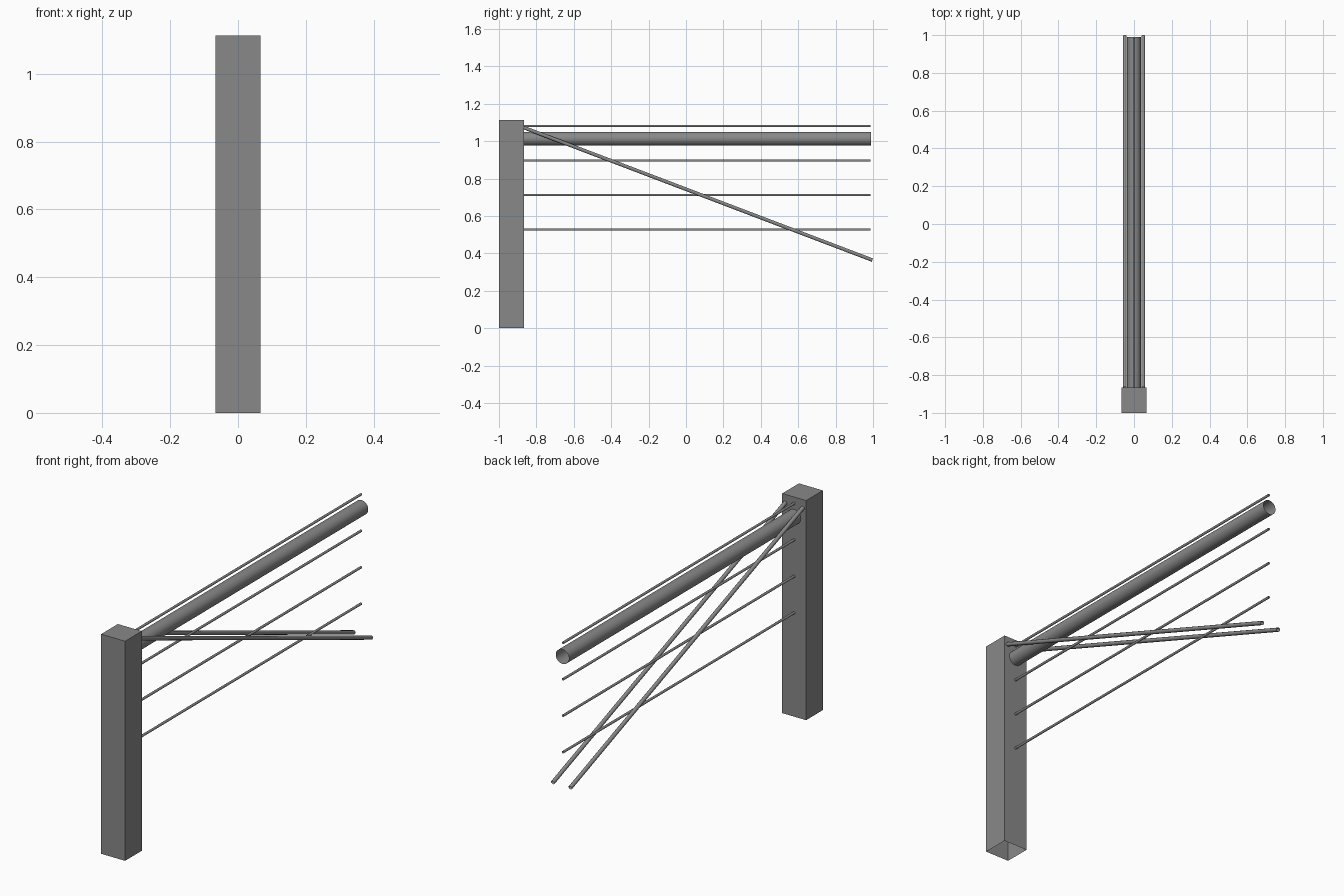
import bpy, bmesh
from mathutils import Vector

if "Cube" in bpy.data.objects:
    bpy.data.objects.remove(bpy.data.objects["Cube"])

grey = bpy.data.materials.new("steel grey")
grey.diffuse_color = (0.25, 0.25, 0.25, 1)
grey.use_nodes = True
grey.node_tree.nodes["Principled BSDF"].inputs["Base Color"].default_value = grey.diffuse_color


def finish(bm, name, smooth=False):
    bmesh.ops.recalc_face_normals(bm, faces=bm.faces)
    mesh = bpy.data.meshes.new(name)
    for f in bm.faces:
        f.smooth = smooth
    bm.to_mesh(mesh)
    bm.free()
    mesh.materials.append(grey)
    obj = bpy.data.objects.new(name, mesh)
    bpy.context.collection.objects.link(obj)
    return obj


def tube(name, start, end, radius, sides):
    """Open-ended tube between two points."""
    start, end = Vector(start), Vector(end)
    axis = end - start
    bm = bmesh.new()
    bmesh.ops.create_cone(bm, cap_ends=False, segments=sides, radius1=radius,
                          radius2=radius, depth=axis.length)
    turn = axis.to_track_quat('Z', 'X').to_matrix().to_4x4()
    turn.translation = (start + end) / 2
    bm.transform(turn)
    return finish(bm, name, smooth=True)


# Square post, open at the bottom
W, H = 0.134, 1.113
FACE_Y = -1 + W
bm = bmesh.new()
bmesh.ops.create_cube(bm, size=1)
for v in bm.verts:
    v.co = (v.co.x * W, v.co.y * W - 1 + W / 2, (v.co.z + 0.5) * H)
bottom = [f for f in bm.faces if f.calc_center_median().z < 0.01]
bmesh.ops.delete(bm, geom=bottom, context='FACES_ONLY')
finish(bm, "post")

# Thick top rail
tube("top_rail", (0, FACE_Y, 1.013), (0, 0.99, 1.013), 0.037, 32)

# Evenly spaced horizontal wires
for i in range(4):
    z = 1.081 - i * 0.1847
    tube(f"wire_{i + 1}", (0, FACE_Y, z), (0, 0.986, z), 0.0062, 10)

# Pair of sloping braces
for side, x in (("left", -0.049), ("right", 0.049)):
    tube(f"brace_{side}", (x, FACE_Y, 1.072), (x, 0.9965, 0.364), 0.01, 10)
